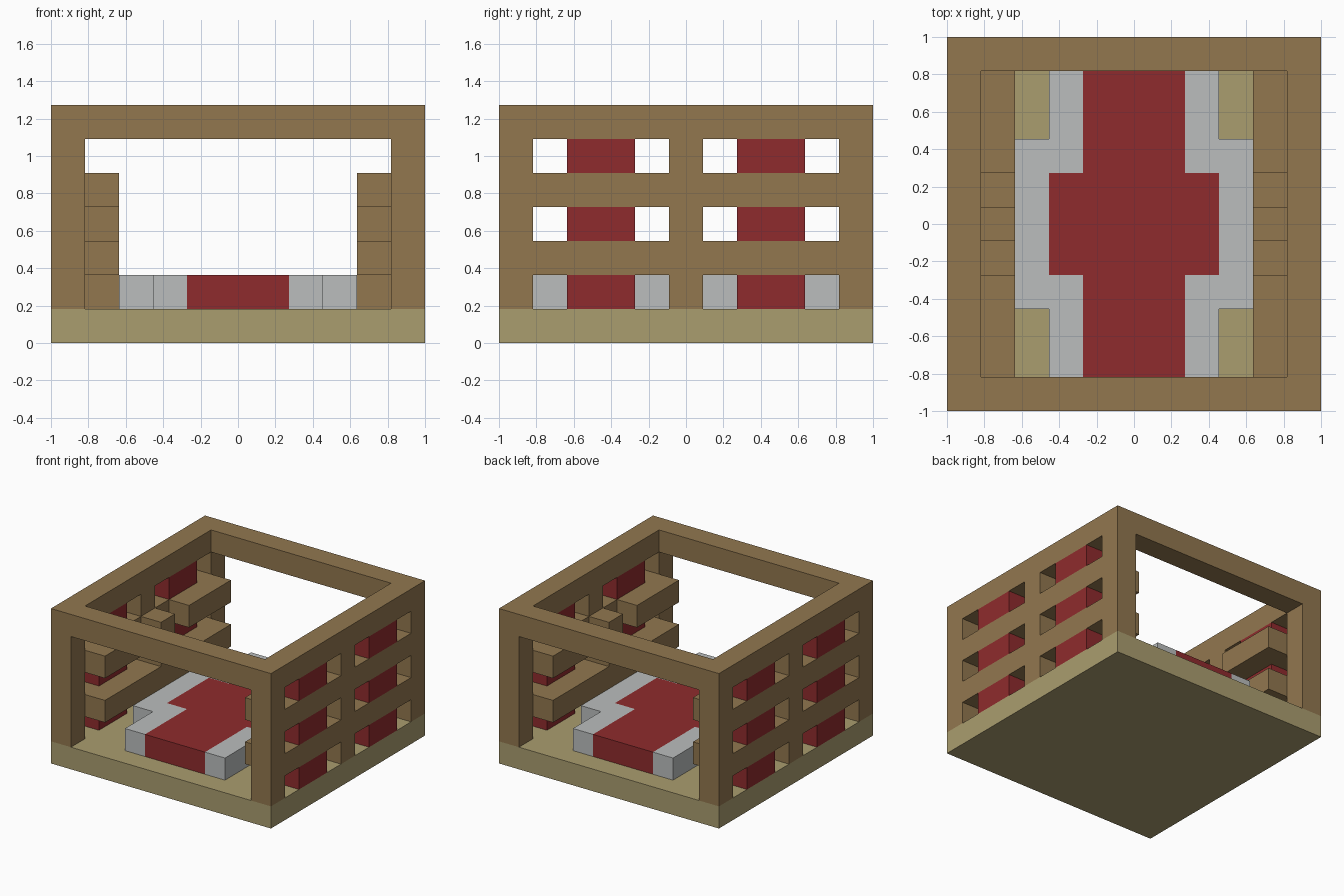
import bpy
import bmesh
from itertools import product
from mathutils import Vector

if "Cube" in bpy.data.objects:
    bpy.data.objects.remove(bpy.data.objects["Cube"], do_unlink=True)

N = 11           # blocks along the longest side
UNIT = 2 / N


def material(name, srgb):
    color = [((c / 255 + 0.055) / 1.055) ** 2.4 for c in srgb] + [1]
    mat = bpy.data.materials.new(name)
    mat.use_nodes = True
    mat.diffuse_color = color
    bsdf = next(n for n in mat.node_tree.nodes if n.type == "BSDF_PRINCIPLED")
    bsdf.inputs["Base Color"].default_value = color
    return mat


def block(x, y, z):
    """Cells inside a box given by three (start, end) ranges."""
    return set(product(range(*x), range(*y), range(*z)))


def mirrored(cells):
    """Cells plus their copy on the other side."""
    return cells | {(N - 1 - x, y, z) for x, y, z in cells}


def build(name, cells, mat):
    """Weld the cells into one mesh that keeps only outer faces."""
    bm = bmesh.new()
    verts = {}

    def vert(p):
        key = tuple(p)
        if key not in verts:
            verts[key] = bm.verts.new((p[0] * UNIT - 1, p[1] * UNIT - 1, p[2] * UNIT))
        return verts[key]

    for cell in sorted(cells):
        for axis, side in product(range(3), (0, 1)):
            step = [0, 0, 0]
            step[axis] = 1 if side else -1
            if tuple(c + s for c, s in zip(cell, step)) in cells:
                continue
            u, v, w = Vector((0, 0, 0)), Vector((0, 0, 0)), Vector((0, 0, 0))
            u[(axis + 1) % 3] = v[(axis + 2) % 3] = 1
            w[axis] = side
            base = Vector(cell) + w
            ring = [base, base + u, base + u + v, base + v]
            bm.faces.new([vert(p) for p in (ring if side else ring[::-1])])
    mesh = bpy.data.meshes.new(name)
    bm.to_mesh(mesh)
    bm.free()
    mesh.materials.append(mat)
    obj = bpy.data.objects.new(name, mesh)
    bpy.context.collection.objects.link(obj)
    return obj


timber = material("brown timber", (146, 119, 79))
boards = material("tan boards", (170, 157, 111))
red = material("red cloth", (143, 43, 45))
white = material("pale grey cloth", (187, 190, 190))

FULL, INNER = (0, N), (1, N - 1)

# Floor slab
build("floor", block(FULL, FULL, (0, 1)), boards)

# Frame: side posts, side rails and the beams over the open ends
wall = set()
for y in (0, 5, 10):
    wall |= block((0, 1), (y, y + 1), (1, 7))
for z in (2, 4, 6):
    wall |= block((0, 1), FULL, (z, z + 1))
beams = block(FULL, (0, 1), (6, 7)) | block(FULL, (10, 11), (6, 7))
build("frame", mirrored(wall) | beams, timber)

# Shelves: long lower shelf, split upper shelf and a central support
shelf = block((1, 2), INNER, (2, 3)) | block((1, 2), (5, 6), (1, 5))
for y in (1, 7):
    shelf |= block((1, 2), (y, y + 3), (4, 5))
build("shelves", mirrored(shelf), timber)

# Red panels standing in the wall openings
panels = set()
for y, z in product((2, 7), (1, 3, 5)):
    panels |= block((0, 1), (y, y + 2), (z, z + 1))
build("wall_panels", mirrored(panels), red)

# Central platform: red cross with a pale border
cross = block((4, 7), INNER, (1, 2)) | block((3, 8), (4, 7), (1, 2))
border = block((3, 8), INNER, (1, 2)) | block((2, 9), (3, 8), (1, 2))
build("platform_centre", cross, red)
build("platform_border", border - cross, white)
